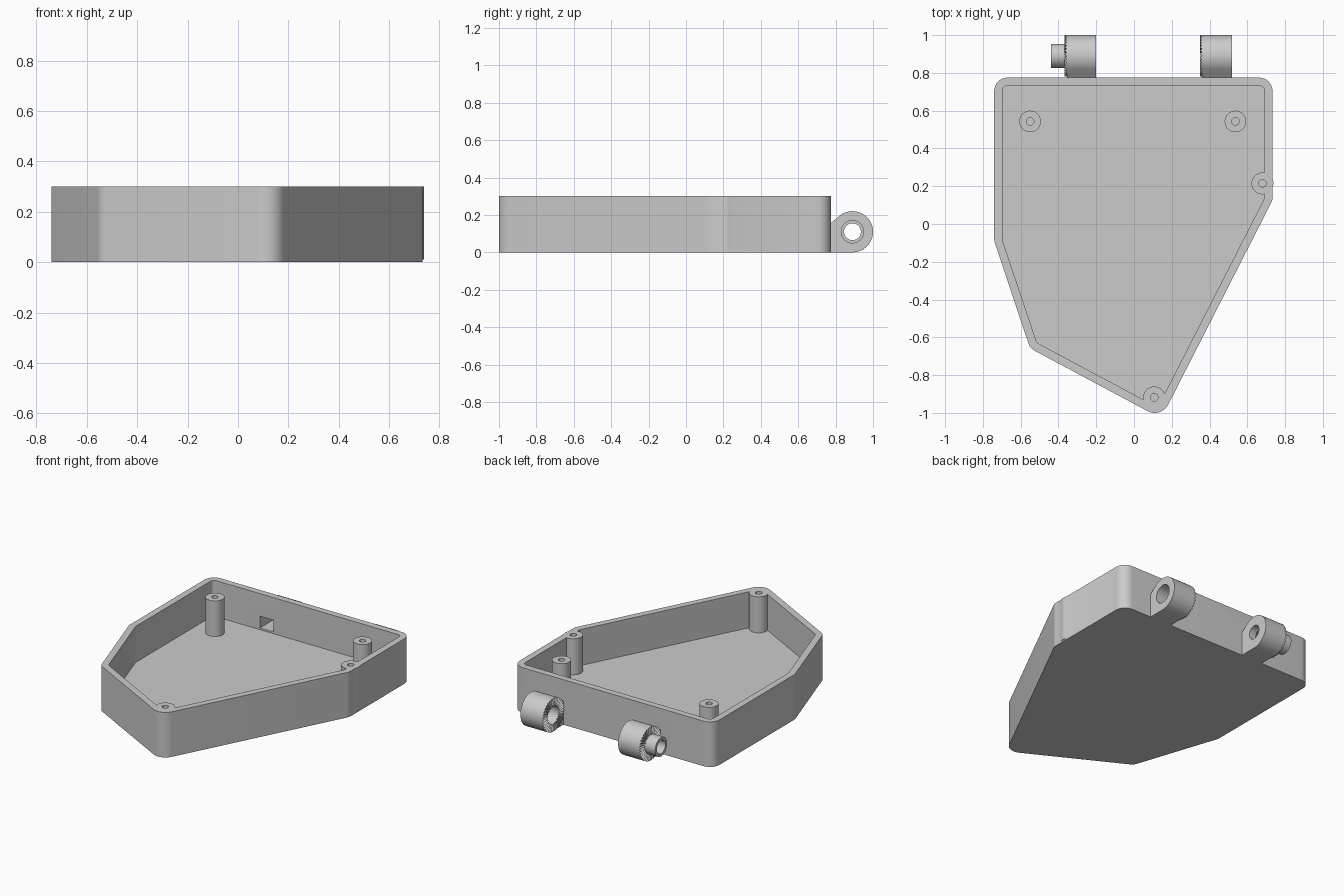
import bpy, bmesh, math
from mathutils import Vector, Matrix

cube = bpy.data.objects.get("Cube")
if cube:
    bpy.data.objects.remove(cube, do_unlink=True)

# One plain plastic colour
grey = bpy.data.materials.new("light_grey_plastic")
grey.use_nodes = True
grey.diffuse_color = (0.6, 0.6, 0.6, 1)
grey.node_tree.nodes["Principled BSDF"].inputs["Base Color"].default_value = (0.6, 0.6, 0.6, 1)

HEIGHT, FLOOR, WALL = 0.30, 0.06, 0.043
PIVOT_Y, PIVOT_Z, BARREL = 0.89, 0.11, 0.11


def finish(name, bm):
    bmesh.ops.recalc_face_normals(bm, faces=bm.faces)
    mesh = bpy.data.meshes.new(name)
    bm.to_mesh(mesh)
    bm.free()
    mesh.materials.append(grey)
    obj = bpy.data.objects.new(name, mesh)
    bpy.context.collection.objects.link(obj)
    return obj


def prism(name, pts, lo, hi, axis="z"):
    """Extrude a 2D profile: (x, y) along z, or (y, z) along x."""
    place = (lambda p, h: (p[0], p[1], h)) if axis == "z" else (lambda p, h: (h, p[0], p[1]))
    bm = bmesh.new()
    low = [bm.verts.new(place(p, lo)) for p in pts]
    high = [bm.verts.new(place(p, hi)) for p in pts]
    bm.faces.new(low)
    bm.faces.new(high)
    for i in range(len(pts)):
        j = (i + 1) % len(pts)
        bm.faces.new((low[i], low[j], high[j], high[i]))
    return finish(name, bm)


def arc(cx, cy, r, start=0, end=360, n=40):
    count = n if end - start == 360 else n + 1
    angles = [math.radians(start + (end - start) * i / n) for i in range(count)]
    return [(cx + r * math.cos(a), cy + r * math.sin(a)) for a in angles]


def combine(obj, tool, operation):
    """Apply a boolean and discard the tool."""
    mod = obj.modifiers.new("cut", "BOOLEAN")
    mod.operation, mod.solver, mod.object = operation, "EXACT", tool
    with bpy.context.temp_override(object=obj, active_object=obj, selected_objects=[obj]):
        bpy.ops.object.modifier_apply(modifier=mod.name)
    bpy.data.objects.remove(tool, do_unlink=True)


def neighbours(pts, i):
    p = pts[i]
    return p, (pts[i - 1] - p).normalized(), (pts[(i + 1) % len(pts)] - p).normalized()


def inset(pts, d):
    result = []
    for i in range(len(pts)):
        p, a, b = neighbours(pts, i)
        n1, n2 = Vector((a.y, -a.x)), Vector((-b.y, b.x))
        result.append(p + (n1 + n2) * d / (1 + n1.dot(n2)))
    return result


def rounded(pts, radii, n=8):
    result = []
    for i, r in enumerate(radii):
        p, a, b = neighbours(pts, i)
        half = a.angle(b) / 2
        centre = p + (a + b).normalized() * r / math.sin(half)
        spoke = p + a * r / math.tan(half) - centre
        for k in range(n + 1):
            result.append(centre + Matrix.Rotation((math.pi - 2 * half) * k / n, 2) @ spoke)
    return result


# Tray: five-sided shield outline with an inset cavity
corners = [Vector(c) for c in ((-0.74, 0.775), (-0.74, -0.09), (-0.55, -0.658),
                               (0.144, -1.029), (0.733, 0.125), (0.733, 0.775))]
tray = prism("tray", rounded(corners, (0.07, 0.06, 0.06, 0.08, 0.06, 0.07)), 0, HEIGHT)
cavity = prism("cavity", rounded(inset(corners, WALL), (0.025,) * len(corners)), FLOOR, HEIGHT + 0.1)
combine(tray, cavity, "DIFFERENCE")

# Screw bosses merged into the wall, with blind holes
for x, y in ((0.68, 0.215), (0.107, -0.918)):
    combine(tray, prism("boss", arc(x, y, 0.058), 0.01, HEIGHT), "UNION")
    combine(tray, prism("hole", arc(x, y, 0.02, n=20), 0.1, HEIGHT + 0.1), "DIFFERENCE")


def pocket():
    """Rectangular nut slot through the back wall into the left barrel."""
    return prism("pocket", ((0.7, 0.072), (0.94, 0.072), (0.94, 0.15), (0.7, 0.15)), -0.35, -0.25, "x")


combine(tray, pocket(), "DIFFERENCE")
parts = [tray]

# Free-standing posts
for side, x in (("right", -0.55), ("left", 0.537)):
    post = prism(side + "_post", arc(x, 0.543, 0.057), FLOOR - 0.02, HEIGHT - 0.003)
    combine(post, prism("hole", arc(x, 0.543, 0.02, n=20), 0.1, HEIGHT + 0.1), "DIFFERENCE")
    parts.append(post)


def tooth_ring(name, x, inner, depth=0.012, teeth=36):
    """Radial serrations facing -x."""
    bm = bmesh.new()
    rings = []
    for i in range(teeth * 2):
        a = math.pi * i / teeth
        tip = x - (depth if i % 2 else 0.001)
        rings.append([bm.verts.new((px, PIVOT_Y + r * math.cos(a), PIVOT_Z + r * math.sin(a)))
                      for px, r in ((x + 0.005, inner), (tip, inner), (tip, BARREL), (x + 0.005, BARREL))])
    for i, ring in enumerate(rings):
        after = rings[(i + 1) % len(rings)]
        for k in range(4):
            m = (k + 1) % 4
            bm.faces.new((ring[k], ring[m], after[m], after[k]))
    return finish(name, bm)


# Hinge knuckles: barrel blended into the back wall, flat underneath
profile = [(0.75, 0.0)] + arc(PIVOT_Y, PIVOT_Z, BARREL, -90, 128, 32) + [(0.77, 0.153), (0.75, 0.153)]
for side, lo, hi, bore in (("right", -0.355, -0.2, 0.045), ("left", 0.361, 0.52, 0.06)):
    knuckle = prism(side + "_hinge_knuckle", profile, lo, hi, "x")
    combine(knuckle, prism("bore", arc(PIVOT_Y, PIVOT_Z, bore), lo - 0.1, hi + 0.1, "x"), "DIFFERENCE")
    if side == "right":
        combine(knuckle, pocket(), "DIFFERENCE")
    parts += [knuckle, tooth_ring(side + "_hinge_teeth", lo, 0.06)]

# Hollow pin on the right knuckle
pin = prism("hinge_pin", arc(PIVOT_Y, PIVOT_Z, 0.063), -0.44, -0.352, "x")
combine(pin, prism("bore", arc(PIVOT_Y, PIVOT_Z, 0.045), -0.5, -0.3, "x"), "DIFFERENCE")
parts.append(pin)

# Smooth the curved walls, keep the edges crisp
for obj in bpy.context.view_layer.objects:
    obj.select_set(obj in parts and not obj.name.endswith("teeth"))
bpy.context.view_layer.objects.active = tray
bpy.ops.object.shade_smooth_by_angle(angle=math.radians(25))
